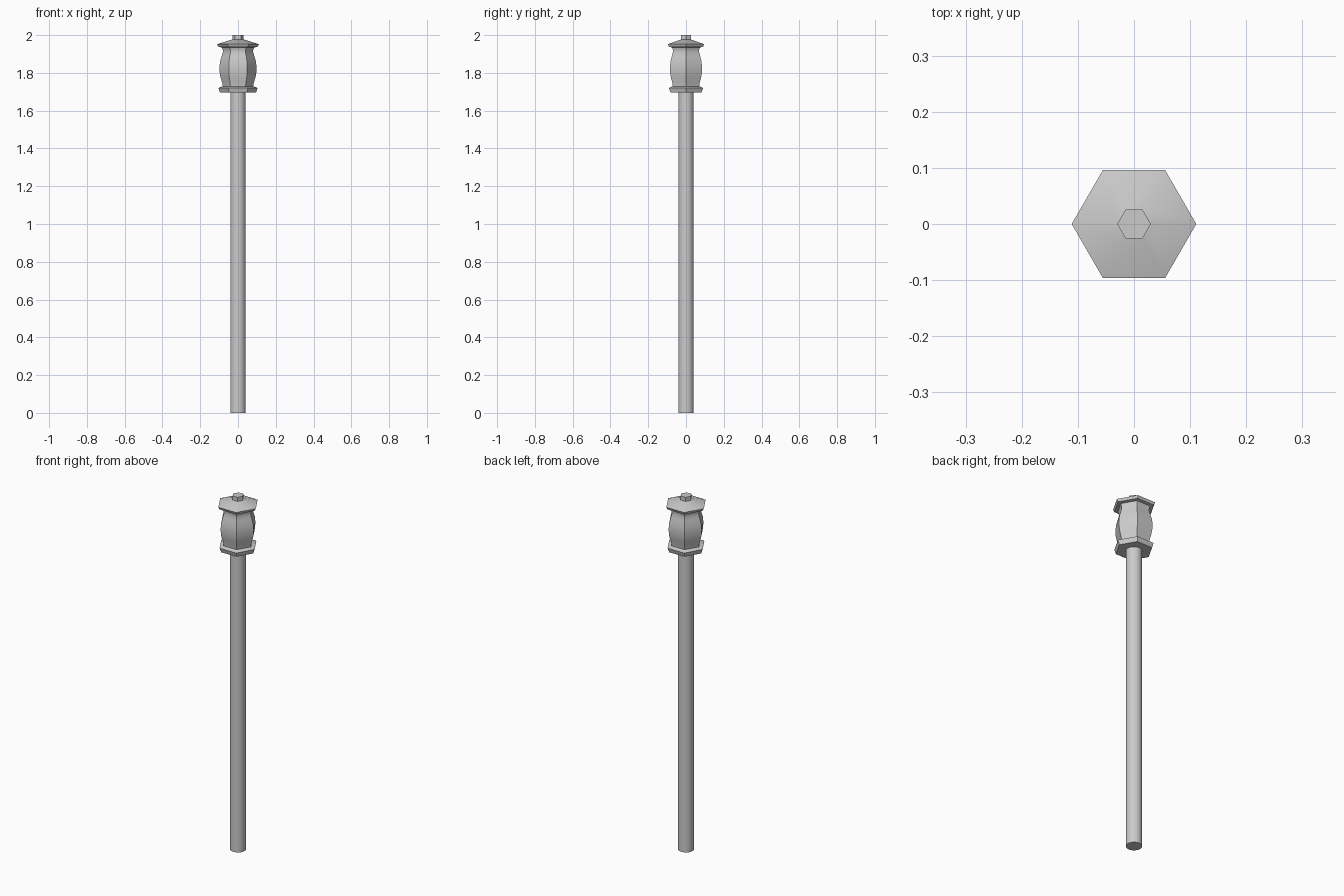
import bpy, bmesh, math

if "Cube" in bpy.data.objects:
    bpy.data.objects.remove(bpy.data.objects["Cube"])


def turned(name, profile, sides, angle=30):
    """Closed solid with a regular polygon section following (radius, z) points."""
    bm = bmesh.new()
    rings = [[bm.verts.new((r * math.cos(2 * math.pi * i / sides),
                            r * math.sin(2 * math.pi * i / sides), z))
              for i in range(sides)] for r, z in profile]
    for a, b in zip(rings, rings[1:]):
        for i in range(sides):
            j = (i + 1) % sides
            bm.faces.new((a[i], a[j], b[j], b[i]))
    bm.faces.new(rings[0][::-1])
    bm.faces.new(rings[-1])
    mesh = bpy.data.meshes.new(name)
    bm.to_mesh(mesh)
    bm.free()
    obj = bpy.data.objects.new(name, mesh)
    bpy.context.collection.objects.link(obj)
    bpy.ops.object.select_all(action='DESELECT')
    obj.select_set(True)
    bpy.context.view_layer.objects.active = obj
    bpy.ops.object.shade_smooth_by_angle(angle=math.radians(angle))
    return obj


# Round post
turned("post", [(0.041, 0), (0.041, 1.70)], 32)

# Hexagonal base tray, flaring slightly upward
turned("lantern_base", [(0.095, 1.695), (0.104, 1.72), (0.084, 1.728)], 6)

# Bulging hexagonal lantern body
turned("lantern_body", [(0.080, 1.725), (0.083, 1.745), (0.092, 1.775),
                        (0.097, 1.80), (0.098, 1.83), (0.095, 1.86),
                        (0.086, 1.89), (0.080, 1.91), (0.081, 1.925),
                        (0.088, 1.94)], 6)

# Sloped roof with thin rim
turned("roof", [(0.088, 1.935), (0.104, 1.938), (0.111, 1.952), (0.03, 1.977)], 6)

# Finial on top
turned("finial", [(0.03, 1.97), (0.03, 2.0)], 6)
